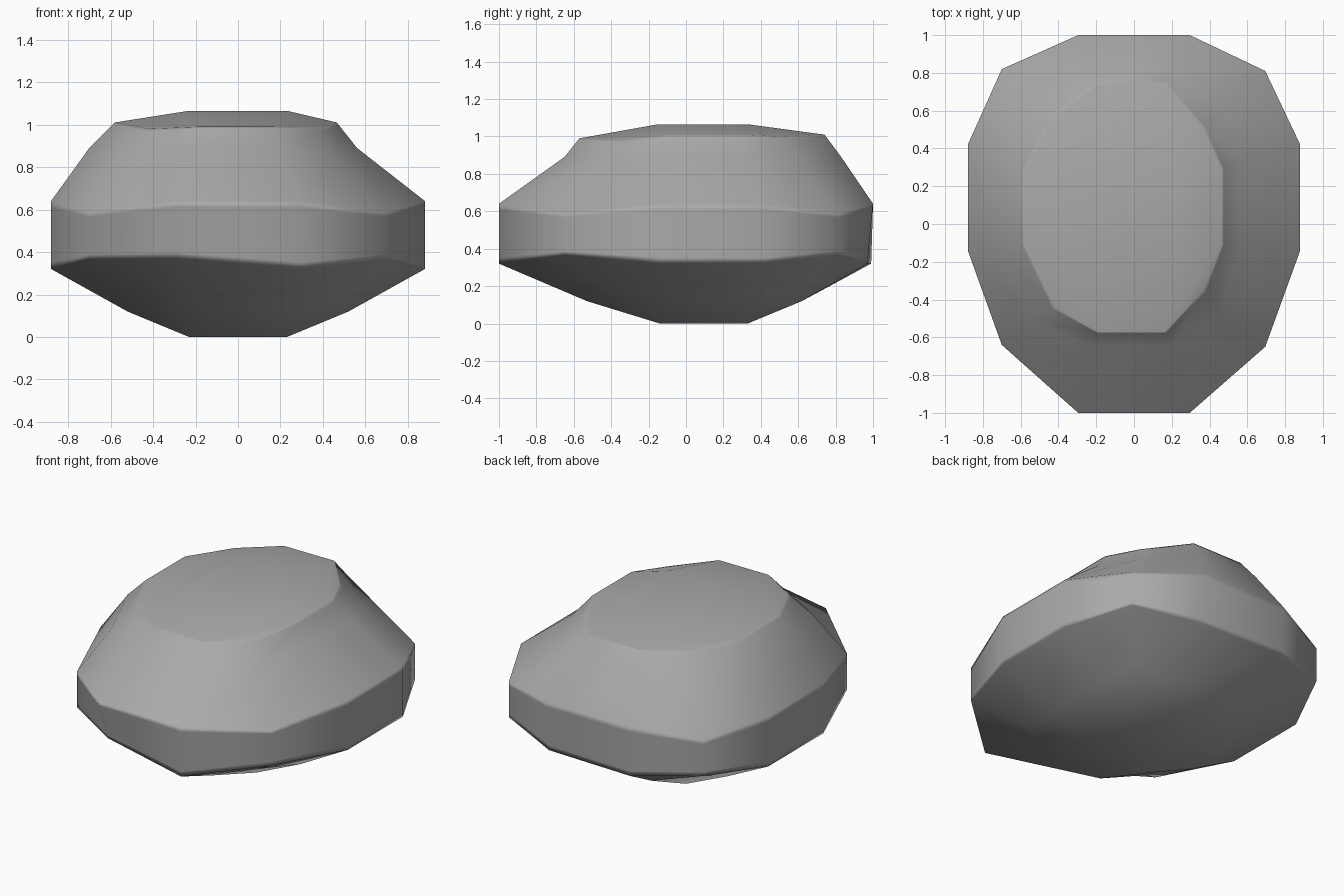
import bpy, bmesh
from mathutils import Vector

if "Cube" in bpy.data.objects:
    bpy.data.objects.remove(bpy.data.objects["Cube"])


def ring(xs, ys, mid_x, mid_y, corners, z, z_corner):
    """12 points counter-clockwise: two per side plus one per corner."""
    (x0, x1), (y0, y1) = xs, ys
    (a0, a1), (b0, b1) = mid_x, mid_y
    fl, fr, br, bl = [(x, y, z_corner) for x, y in corners]
    pts = [(a0, y0, z), (a1, y0, z), fr, (x1, b0, z), (x1, b1, z), br,
           (a1, y1, z), (a0, y1, z), bl, (x0, b1, z), (x0, b0, z), fl]
    return [Vector(p) for p in pts]


def mix(a, b, t):
    return [p.lerp(q, t) for p, q in zip(a, b)]


def patch(xs, ys, z):
    return [(xs[0], ys[0], z), (xs[1], ys[0], z), (xs[1], ys[1], z), (xs[0], ys[1], z)]


wall = ((-.88, .88), (-1, 1), (-.295, .295), (-.14, .42),
        ((-.70, -.64), (.695, -.65), (.695, .81), (-.70, .82)))

# Horizontal rings from the underside to the flattened top
base = ring((-.52, .52), (-.53, .62), (-.19, .19), (-.11, .31),
            ((-.44, -.43), (.44, -.43), (.44, .53), (-.44, .53)), .12, .19)
low = ring(*wall, .32, .365)
high = ring(*wall, .64, .59)
shoulder = ring((-.70, .56), (-.65, .83), (-.23, .20), (-.12, .34),
                ((-.55, -.51), (.46, -.48), (.46, .63), (-.55, .67)), .89, .85)
rim = ring((-.58, .465), (-.57, .74), (-.19, .165), (-.11, .29),
           ((-.42, -.44), (.37, -.35), (.37, .50), (-.42, .57)), 1.0, .99)
for p in rim:                      # the rim dips slightly at the front
    p.z += .01 if p.y > -.3 else -.01
low[0].y, low[0].z = -.90, .37     # worn lower edge at front left
low[6].y, low[7].y = .97, .99      # and at the back

# Extra tight loops next to the wall edges and the rim keep the creases crisp
rings = [base, low, mix(low, high, .1), mix(low, high, .9), high,
         shoulder, mix(shoulder, rim, .9), rim]

bm = bmesh.new()
loops = [[bm.verts.new(p) for p in r] for r in rings]
for a, b in zip(loops, loops[1:]):
    for i in range(12):
        j = (i + 1) % 12
        bm.faces.new((a[i], a[j], b[j], b[i]))


# Underside and top caps: a centre quad with eight quads around it
def cap(loop, points):
    inner = [bm.verts.new(p) for p in points]
    bm.faces.new(inner)
    for k in range(4):
        s, n = 3 * k, (k + 1) % 4
        bm.faces.new((loop[s], loop[s + 1], inner[n], inner[k]))
        bm.faces.new((loop[s + 1], loop[s + 2], loop[(s + 3) % 12], inner[n]))


cap(loops[0], patch((-.23, .23), (-.14, .33), 0))
cap(loops[-1], patch((-.23, .23), (-.15, .33), 1.065))
bmesh.ops.recalc_face_normals(bm, faces=bm.faces)
for f in bm.faces:
    f.smooth = True

mesh = bpy.data.meshes.new("boulder")
bm.to_mesh(mesh)
bm.free()
boulder = bpy.data.objects.new("boulder", mesh)
bpy.context.collection.objects.link(boulder)

# Large faces dominate the shading, the tight loops carry the edges
weighted = boulder.modifiers.new("weighted", 'WEIGHTED_NORMAL')
weighted.mode = 'FACE_AREA'

# Dark stone
stone = bpy.data.materials.new("stone")
stone.diffuse_color = (.4, .4, .4, 1)
stone.use_nodes = True
stone.node_tree.nodes["Principled BSDF"].inputs["Base Color"].default_value = stone.diffuse_color
mesh.materials.append(stone)
